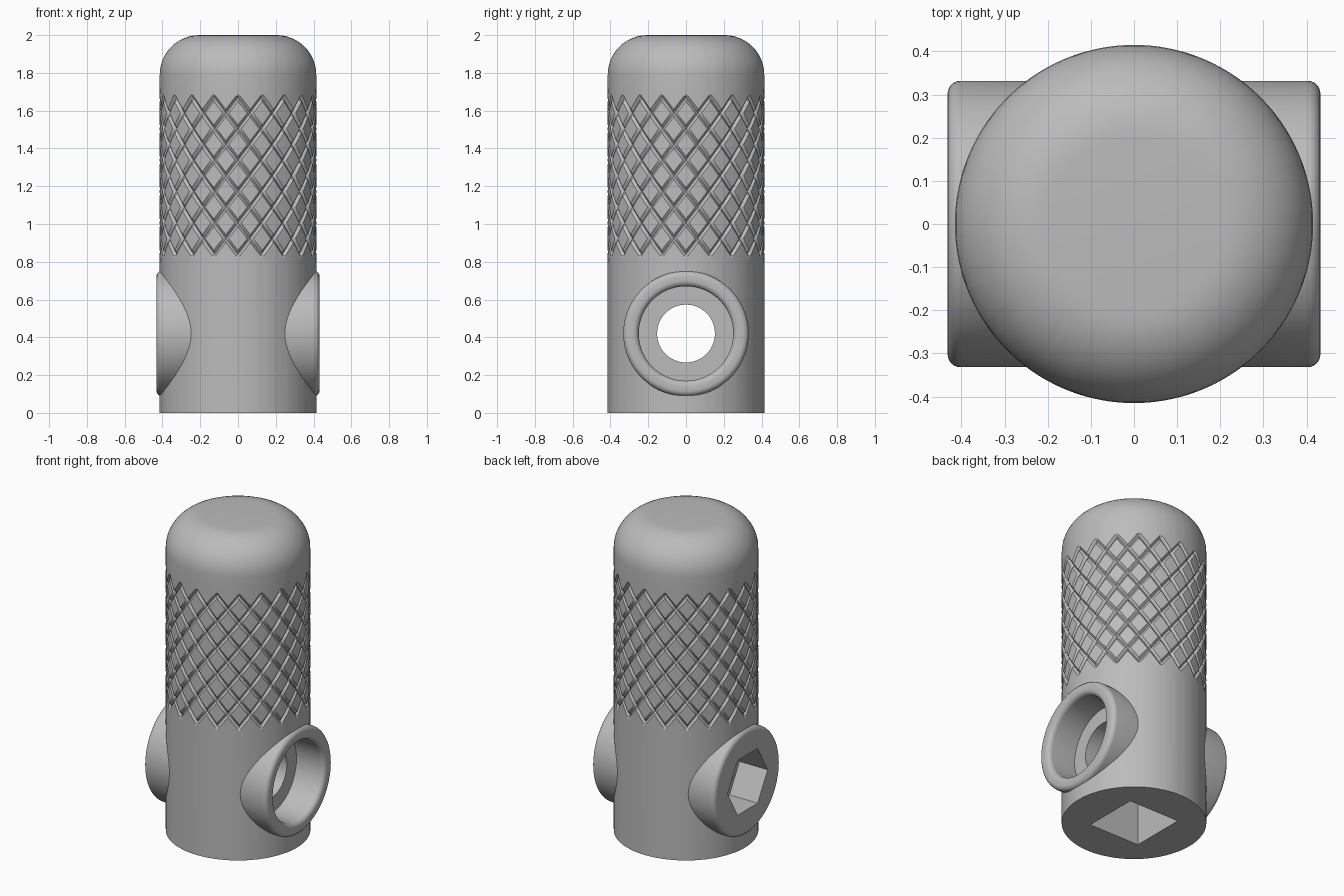
import bpy, bmesh
from math import pi, sin, cos
from mathutils import Matrix, Vector

if "Cube" in bpy.data.objects:
    bpy.data.objects.remove(bpy.data.objects["Cube"], do_unlink=True)

grey = bpy.data.materials.new("plain grey")
grey.use_nodes = True
colour = (0.5, 0.5, 0.5, 1)
grey.diffuse_color = colour
for node in grey.node_tree.nodes:
    if node.type == "BSDF_PRINCIPLED":
        node.inputs["Base Color"].default_value = colour

R, TOP, FILLET = 0.415, 2.0, 0.21          # main post
BORE_Z, BARREL_R, BARREL_X = 0.42, 0.332, 0.432   # cross barrel
ROUND = 0.03


def make_object(name, bm):
    bmesh.ops.recalc_face_normals(bm, faces=bm.faces)
    mesh = bpy.data.meshes.new(name)
    bm.to_mesh(mesh)
    bm.free()
    mesh.materials.append(grey)
    obj = bpy.data.objects.new(name, mesh)
    bpy.context.collection.objects.link(obj)
    return obj


def lathe_x(name, profile, sides=96):
    """Solid turned about the x axis at bore height from (x, radius) points."""
    bm = bmesh.new()
    rings = [[bm.verts.new((x, r * cos(2 * pi * i / sides), BORE_Z + r * sin(2 * pi * i / sides)))
              for i in range(sides)] for x, r in profile]
    for lower, upper in zip(rings, rings[1:]):
        for i in range(sides):
            j = (i + 1) % sides
            bm.faces.new((lower[i], lower[j], upper[j], upper[i]))
    bm.faces.new(rings[0])
    bm.faces.new(rings[-1])
    return make_object(name, bm)


def arc(cx, cr, radius, start, end, steps=6):
    angles = [start + (end - start) * i / steps for i in range(steps + 1)]
    return [(cx + radius * cos(a), cr + radius * sin(a)) for a in angles]


def combine(target, other, operation):
    mod = target.modifiers.new(operation, "BOOLEAN")
    mod.operation, mod.solver, mod.object = operation, "EXACT", other
    bpy.context.view_layer.objects.active = target
    bpy.ops.object.modifier_apply(modifier=mod.name)
    bpy.data.objects.remove(other, do_unlink=True)


# Diamond knurl: a lattice along two opposite helices, grooves pushed inward
STARTS, ROWS, LOW, HIGH, DEPTH = 20, 5, 0.84, 1.67, 0.014
WIDTH = 0.125
steps = (0, WIDTH, 0.5, 1 - WIDTH)
N = STARTS * len(steps)
pitch = 2 * pi / STARTS
row = (HIGH - LOW) / ROWS
bm = bmesh.new()
lattice = {}


def helix(i):
    return i // 4 + steps[i % 4]


def knurl_vert(i, j):
    turn = i // N
    i, j = i - turn * N, j - turn * N
    if (i, j) not in lattice:
        a, b = helix(i), helix(j)
        angle, z = (a + b) / 2 * pitch, LOW + (a - b) / 2 * row
        groove = (i % 4 == 0 or j % 4 == 0) and LOW - 0.001 < z < HIGH + 0.001
        r = R - DEPTH if groove else R
        lattice[i, j] = bm.verts.new((r * cos(angle), r * sin(angle), z))
    return lattice[i, j]


for i in range(N):
    for d in range(-8, 8 * ROWS + 8):
        j = i - d
        bm.faces.new((knurl_vert(i, j), knurl_vert(i + 1, j),
                      knurl_vert(i + 1, j + 1), knurl_vert(i, j + 1)))

# Trim the lattice to straight rims
for z, side in ((LOW - 0.05, -1), (HIGH + 0.05, 1)):
    bmesh.ops.bisect_plane(bm, geom=bm.verts[:] + bm.edges[:] + bm.faces[:], dist=1e-5,
                           plane_co=(0, 0, z), plane_no=(0, 0, side), clear_outer=True)
    for v in bm.verts:
        if abs(v.co.z - z) < 1e-4:
            s = R / v.co.xy.length
            v.co = Vector((v.co.x * s, v.co.y * s, z))


def grow(edges, radius, z):
    new = bmesh.ops.extrude_edge_only(bm, edges=edges)["geom"]
    for v in new:
        if isinstance(v, bmesh.types.BMVert):
            s = radius / v.co.xy.length
            v.co = Vector((v.co.x * s, v.co.y * s, z))
    return [e for e in new if isinstance(e, bmesh.types.BMEdge) and e.is_boundary]


# Straight walls, domed shoulder and flat end caps
rim = [e for e in bm.edges if e.is_boundary]
bottom = [e for e in rim if e.verts[0].co.z < 1]
top = [e for e in rim if e.verts[0].co.z > 1]
bottom = grow(bottom, R, 0)
for k in range(13):
    t = k / 12 * pi / 2
    top = grow(top, R - FILLET + FILLET * cos(t), TOP - FILLET + FILLET * sin(t))
bmesh.ops.edgeloop_fill(bm, edges=bottom)
bmesh.ops.edgeloop_fill(bm, edges=top)
body = make_object("knurled_handle_body", bm)

# Cross barrel with rounded rims
edge_x, edge_r = BARREL_X - ROUND, BARREL_R - ROUND
barrel = lathe_x("cross_barrel", arc(-edge_x, edge_r, ROUND, pi, pi / 2)
                 + arc(edge_x, edge_r, ROUND, pi / 2, 0))
combine(body, barrel, "UNION")

# Through hole, and round counterbore with a softened mouth on +x
SEAT = 0.235
mouth = 0.25 + ROUND
combine(body, lathe_x("through_hole_cutter", [(-0.6, 0.153), (0.6, 0.153)]), "DIFFERENCE")
combine(body, lathe_x("counterbore_cutter", [(SEAT, 0.25)]
                      + arc(edge_x, mouth, ROUND, -pi / 2, 0) + [(0.5, mouth)]), "DIFFERENCE")

# Hexagonal socket on -x
combine(body, lathe_x("hex_socket_cutter", [(-0.6, 0.2), (-SEAT, 0.2)], sides=6), "DIFFERENCE")

# Square drive socket in the base
bm = bmesh.new()
bmesh.ops.create_cube(bm, size=1, matrix=Matrix.Diagonal((0.355, 0.355, 0.6, 1)))
combine(body, make_object("square_socket_cutter", bm), "DIFFERENCE")

bpy.ops.object.select_all(action="DESELECT")
body.select_set(True)
bpy.context.view_layer.objects.active = body
bpy.ops.object.shade_smooth_by_angle(angle=pi / 6)
